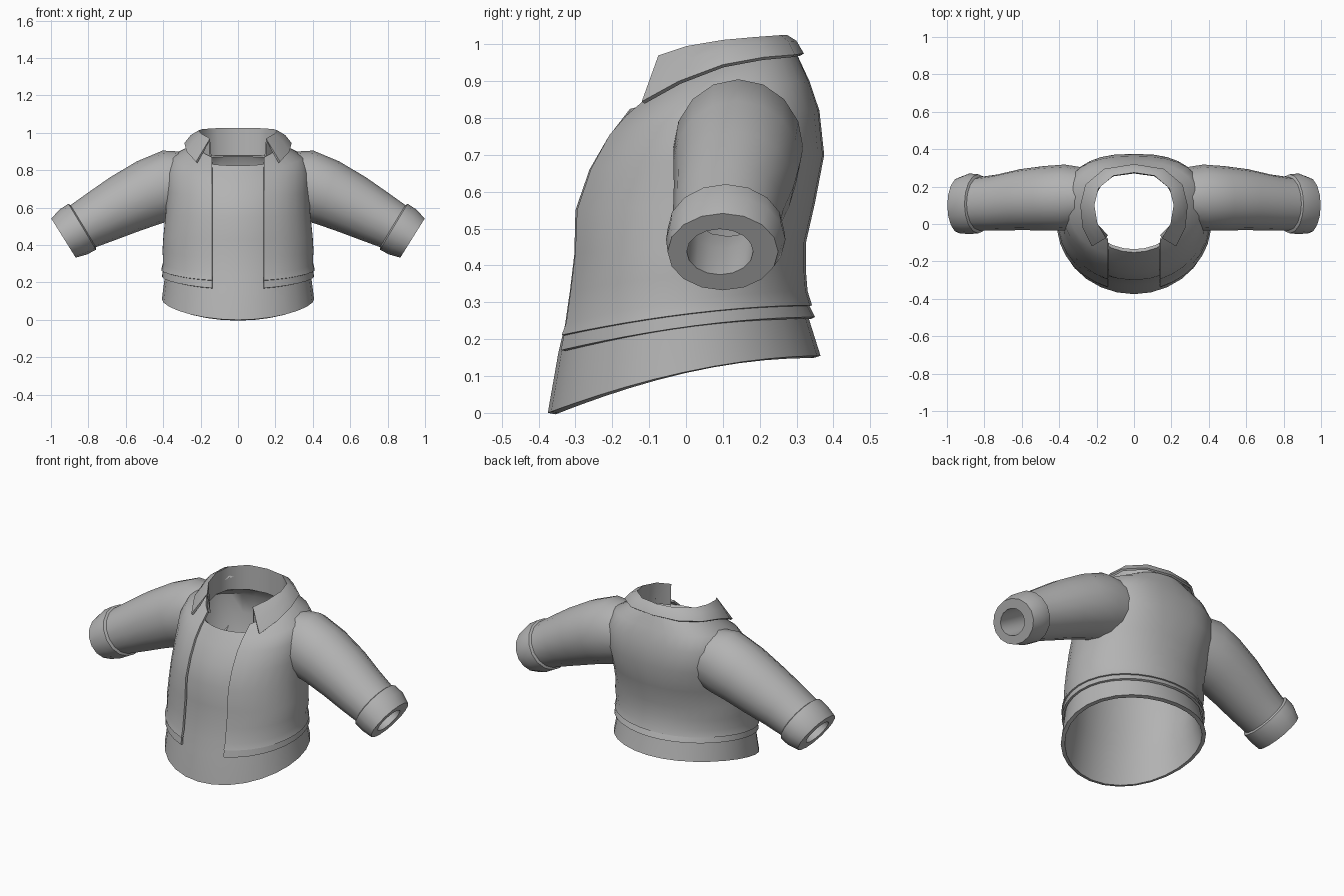
import bpy
import math

if "Cube" in bpy.data.objects:
    bpy.data.objects.remove(bpy.data.objects["Cube"])

grey = bpy.data.materials.new("cloth grey")
grey.diffuse_color = (0.45, 0.45, 0.45, 1)
grey.use_nodes = True
grey.node_tree.nodes["Principled BSDF"].inputs["Base Color"].default_value = grey.diffuse_color


def finish(obj, thickness=0, mirror=False, angle=40):
    """Apply thickness or mirroring, then smooth with sharp creases."""
    bpy.ops.object.select_all(action='DESELECT')
    obj.select_set(True)
    bpy.context.view_layer.objects.active = obj
    if thickness:
        mod = obj.modifiers.new("Thickness", 'SOLIDIFY')
        mod.thickness = thickness
        mod.offset = -1
        bpy.ops.object.modifier_apply(modifier=mod.name)
    if mirror:
        mod = obj.modifiers.new("Mirror", 'MIRROR')
        mod.use_mirror_merge = False
        bpy.ops.object.modifier_apply(modifier=mod.name)
    bpy.ops.object.shade_smooth_by_angle(angle=math.radians(angle))


def loft(name, rings, closed):
    """Skin a list of equally long point rings."""
    n = len(rings[0])
    verts = [p for ring in rings for p in ring]
    faces = []
    for i in range(len(rings) - 1):
        for j in range(n if closed else n - 1):
            k = (j + 1) % n
            faces.append((i * n + j, i * n + k, (i + 1) * n + k, (i + 1) * n + j))
    mesh = bpy.data.meshes.new(name)
    mesh.from_pydata(verts, [], faces)
    mesh.materials.append(grey)
    obj = bpy.data.objects.new(name, mesh)
    bpy.context.collection.objects.link(obj)
    return obj


def body_ring(zf, zb, yf, yb, a, n, count, gap=0):
    """Tilted oval: front/back heights, front/back depth, half width, back squareness."""
    mid = (yf + yb) / 2
    t0 = math.asin(gap / a)
    pts = []
    for i in range(count):
        t = t0 + (2 * math.pi - 2 * t0) * i / (count - 1 if gap else count)
        s, c = math.sin(t), -math.cos(t)
        e = 2 / n if c > 0 else 1
        x = a * math.copysign(abs(s) ** e, s)
        y = mid + (yb - yf) / 2 * math.copysign(abs(c) ** e, c)
        u = min(1, max(0, (y - yf) / (yb - yf)))
        pts.append((x, y, zf + (zb - zf) * (1 - (1 - u) ** 1.8)))
    return pts


# torso levels shared by jacket and shirt
torso = [
    (.24, .33, -.328, .330, .402, 2.0),
    (.33, .39, -.315, .325, .405, 2.1),
    (.43, .46, -.303, .325, .400, 2.1),
    (.55, .57, -.300, .350, .388, 2.3),
    (.66, .70, -.262, .375, .385, 2.6),
    (.75, .82, -.210, .362, .382, 2.7),
]
top_rows = [(.80, .90, -.165, .335, .350, 2.5), (.845, .975, -.120, .300, .220, 2.0)]
hem_rows = [
    (.165, .260, -.343, .350, .407, 2.0),
    (.205, .290, -.335, .335, .403, 2.0),
    (.207, .292, -.340, .342, .411, 2.0),
]

# open jacket body with hem band
rows = hem_rows + torso + top_rows
jacket = loft("jacket_body", [body_ring(zf, zb, yf - .018, yb, a, n, 31, .14)
                              for zf, zb, yf, yb, a, n in rows], False)
finish(jacket, thickness=.012)

# shirt underneath, longer than the jacket
rows = [(0, .155, -.375, .365, .407, 2.0), (.165, .25, -.346, .335, .392, 2.0)]
rows += [(zf, zb, yf, yb - .018, a - .018, n) for zf, zb, yf, yb, a, n in torso]
rows += [(.825, .885, -.152, .305, .27, 2.2)]
shirt = loft("shirt", [body_ring(*r, 28) for r in rows], True)
finish(shirt, thickness=.022)

# sleeves: centre x, y, z, tilt in degrees, depth radius, height radius
sleeve_rows = [
    (.26, .145, .735, 8, .155, .165),
    (.37, .142, .720, 10, .176, .188),
    (.48, .138, .680, 20, .172, .178),
    (.61, .130, .617, 27, .163, .163),
    (.73, .115, .553, 30, .150, .146),
    (.835, .108, .497, 31, .142, .130),
]
cuff_rows = [
    (.825, .108, .502, 31, .138, .125),
    (.833, .108, .498, 31, .158, .143),
    (.880, .108, .470, 32, .162, .141),
    (.933, .100, .437, 32, .150, .123),
    (.933, .092, .437, 32, .090, .073),
    (.800, .100, .515, 32, .095, .080),
    (.700, .115, .570, 30, .115, .105),
]


def sleeve_ring(x, y, z, tilt, ry, rv, count=16):
    t = math.radians(tilt)
    pts = []
    for i in range(count):
        w = 2 * math.pi * i / count
        h = rv * math.sin(w)
        pts.append((x + h * math.sin(t), y + ry * math.cos(w), z + h * math.cos(t)))
    return pts


for name, data in (("sleeves", sleeve_rows), ("cuffs", cuff_rows)):
    finish(loft(name, [sleeve_ring(*r) for r in data], True), mirror=True)

# folded collar: right half paths from front tip to centre back
outer = [(.225, -.12, .845), (.275, -.02, .90), (.287, .10, .945),
         (.26, .21, .965), (.16, .295, .972), (0, .32, .975)]
fold = [(.15, -.075, .97), (.195, 0, .995), (.212, .10, 1.012),
        (.19, .19, 1.02), (.11, .258, 1.025), (0, .275, 1.025)]
stand = [(.14, -.06, .85), (.20, 0, .87), (.215, .10, .88),
         (.195, .19, .88), (.11, .255, .88), (0, .27, .88)]
bulge = [tuple(f + (o - f) * .55 + (.012 if k == 2 and i else 0)
               for k, (f, o) in enumerate(zip(p, q)))
         for i, (p, q) in enumerate(zip(fold, outer))]


def whole(half):
    return half + [(-x, y, z) for x, y, z in reversed(half[:-1])]


collar = loft("collar", [whole(h) for h in (outer, bulge, fold, stand)], False)
finish(collar, thickness=.012)
